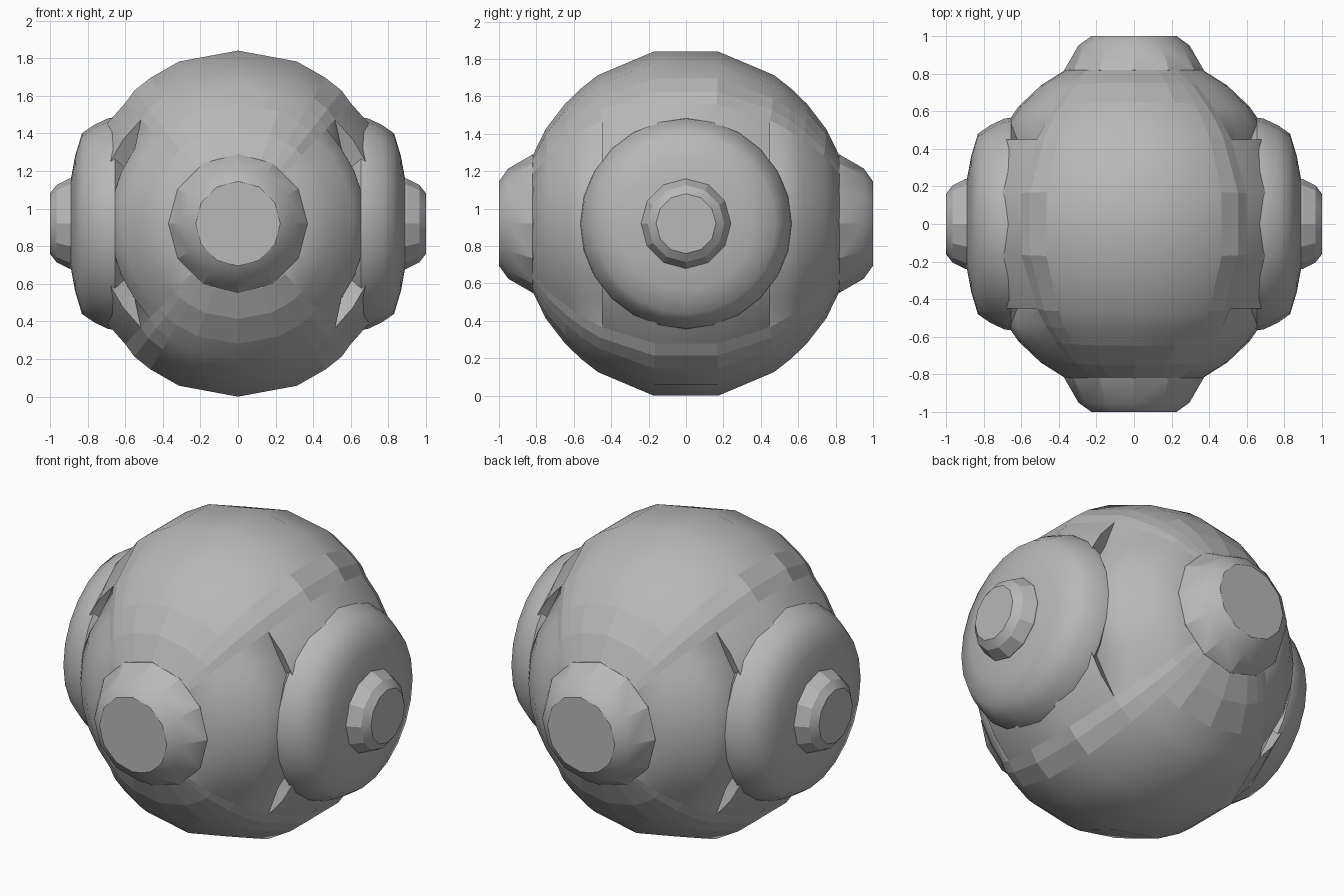
import bpy, bmesh, math
from mathutils import Vector

if "Cube" in bpy.data.objects:
    bpy.data.objects.remove(bpy.data.objects["Cube"])

CZ = 0.92  # height of the centre

grey = bpy.data.materials.new("grey metal")
grey.diffuse_color = (0.48, 0.48, 0.48, 1)
grey.use_nodes = True
grey.node_tree.nodes["Principled BSDF"].inputs["Base Color"].default_value = grey.diffuse_color


def finish(bm, name, flat=None, angle=30):
    """Turn a bmesh into an object; smooth shading except on flat faces and sharp edges."""
    bmesh.ops.remove_doubles(bm, verts=bm.verts, dist=0.0005)
    bmesh.ops.recalc_face_normals(bm, faces=bm.faces)
    for f in bm.faces:
        f.smooth = not (flat and flat(f.calc_center_median()))
    for e in bm.edges:
        if len(e.link_faces) == 2:
            e.smooth = e.calc_face_angle(0) < math.radians(angle)
    me = bpy.data.meshes.new(name)
    bm.to_mesh(me)
    bm.free()
    me.materials.append(grey)
    ob = bpy.data.objects.new(name, me)
    ob.location.z = CZ
    bpy.context.collection.objects.link(ob)
    return ob


def lathe(name, profile, sides, axis, sign, angle=30):
    """Spin (distance, radius) points about the x or y axis; both ends are capped."""
    bm = bmesh.new()
    rings = []
    for d, r in profile:
        ring = []
        for i in range(sides):
            t = 2 * math.pi * i / sides
            a, b = r * math.cos(t), r * math.sin(t)
            ring.append(bm.verts.new((sign * d, a, b) if axis == "x" else (a, sign * d, b)))
        rings.append(ring)
    for p, q in zip(rings, rings[1:]):
        for i in range(sides):
            j = (i + 1) % sides
            bm.faces.new((p[i], p[j], q[j], q[i]))
    bm.faces.new(rings[0])
    bm.faces.new(rings[-1])
    return finish(bm, name, angle=angle)


# Ball body: poles on y, angle from vertical picks cap, bevel band or side sector
STEP = {0: .92, 20: .917, 31: .904, 38: .896, 43: .877, 54: .877, 66: .877, 78: .877, 90: .877}
# latitude, radius, how much of the side step applies, how deep the side groove is
LATS = [(10.6, .936, 1, 0), (30.7, .923, 1, 0), (30.7, .923, 1, .09),
        (38, .915, .9, .015), (45.4, .91, .8, 0), (56, .905, .4, 0), (66, .897, 0, 0)]


def fold(a):
    a %= 180
    return min(a, 180 - a)


base = list(STEP)
half = base + [180 - a for a in base[-2:0:-1]]
azimuths = half + [a + 180 for a in half]
rows = [(-l, r, s, g) for l, r, s, g in reversed(LATS)] + LATS

bm = bmesh.new()
grid = []
for lat, r0, step, groove in rows:
    ring = []
    for az in azimuths:
        k = fold(az)
        r = r0 - (.92 - STEP[k]) * step - (groove if k > 50 else 0)
        c = r * math.cos(math.radians(lat))
        t = math.radians(az)
        ring.append(bm.verts.new((c * math.sin(t), r * math.sin(math.radians(lat)), c * math.cos(t))))
    grid.append(ring)
n = len(azimuths)
for p, q in zip(grid, grid[1:]):
    for i in range(n):
        j = (i + 1) % n
        bm.faces.new((p[i], p[j], q[j], q[i]))
bm.faces.new(grid[0])
bm.faces.new(grid[-1])


def flat_part(c):
    k = math.degrees(math.atan2(abs(c.x), abs(c.z)))
    return 31 < k < 43 or (k < 31 and abs(c.y) > .66)  # bevel bands, end panels


finish(bm, "ball_body", flat_part, angle=35)

# Hubs on the front and back, domes with small hubs on the sides
for sign, end, side in ((-1, "front", "left"), (1, "back", "right")):
    lathe(end + "_hub", [(.76, .36), (.82, .37), (.95, .295), (1.0, .225)], 12, "y", sign, 25)
    lathe(side + "_dome", [(.60, .50), (.655, .565), (.69, .56), (.765, .525), (.83, .48),
                           (.866, .36), (.888, .24), (.893, .1)], 24, "x", sign, 40)
    lathe(side + "_hub", [(.86, .24), (.895, .24), (.965, .205), (1.0, .16)], 12, "x", sign, 25)
